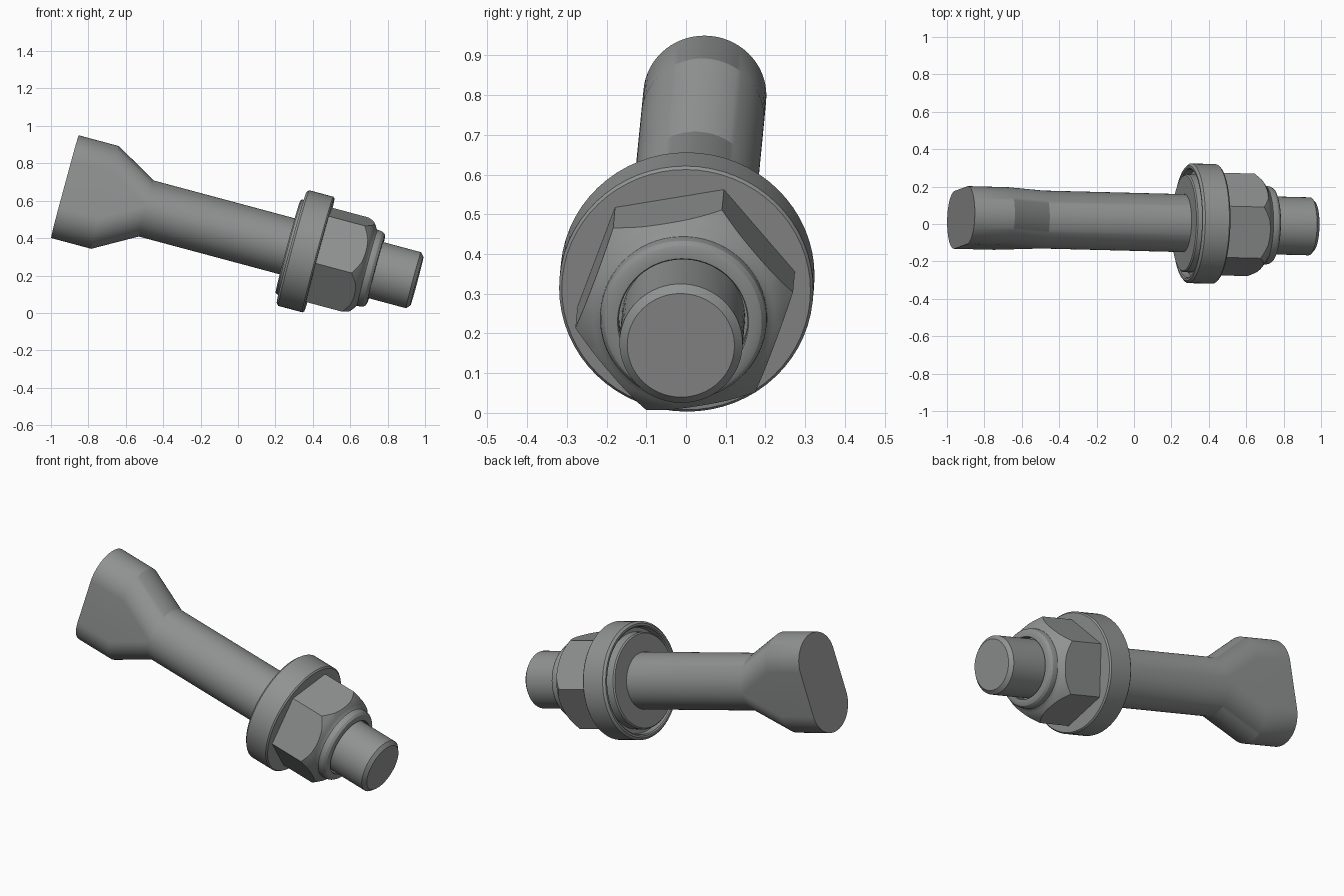
import bpy, bmesh
from math import sin, cos, pi, radians
from mathutils import Matrix, Vector

cube = bpy.data.objects.get("Cube")
if cube:
    bpy.data.objects.remove(cube, do_unlink=True)

steel = bpy.data.materials.new("grey_steel")
steel.use_nodes = True
grey = (0.28, 0.29, 0.285, 1)
steel.diffuse_color = grey
bsdf = next(n for n in steel.node_tree.nodes if n.type == 'BSDF_PRINCIPLED')
bsdf.inputs["Base Color"].default_value = grey

# Tilted frame: local z runs along the bolt, local x points up, local y sideways
start, tip = Vector((-0.925, 0.035, 0.675)), Vector((0.957, -0.013, 0.17))
axis = (tip - start).normalized()
side = (Vector((0, 1, 0)) - axis * axis.y).normalized()
up = side.cross(axis)
if up.z < 0:
    up = -up
FRAME = Matrix.Translation(start) @ Matrix((up, side, axis)).transposed().to_4x4()


def loft(sections, steps=32):
    """Skin rings given as (radius, distance along axis, half length of flat side)."""
    bm = bmesh.new()
    rings = []
    for r, a, h in sections:
        ring = []
        for sign in (1, -1):
            for i in range(steps + 1):
                t = pi * i / steps - pi / 2
                ring.append(bm.verts.new((sign * (r * cos(t) + h), sign * r * sin(t), a)))
        rings.append(ring)
    n = len(rings[0])
    for lower, upper in zip(rings, rings[1:]):
        for i in range(n):
            j = (i + 1) % n
            bm.faces.new((lower[i], lower[j], upper[j], upper[i]))
    bm.faces.new(rings[0])
    bm.faces.new(rings[-1])
    bmesh.ops.remove_doubles(bm, verts=bm.verts, dist=0.0004)
    return bm


def lathe(profile):
    return loft([(r, a, 0) for r, a in profile])


def finish(bm, name, roll):
    bmesh.ops.recalc_face_normals(bm, faces=bm.faces)
    mesh = bpy.data.meshes.new(name)
    bm.to_mesh(mesh)
    bm.free()
    mesh.transform(FRAME @ Matrix.Rotation(radians(roll), 4, 'Z'))
    if (FRAME.to_3x3()).determinant() < 0:
        mesh.flip_normals()
    mesh.materials.append(steel)
    obj = bpy.data.objects.new(name, mesh)
    bpy.context.collection.objects.link(obj)
    bpy.ops.object.select_all(action='DESELECT')
    obj.select_set(True)
    bpy.context.view_layer.objects.active = obj
    bpy.ops.object.shade_smooth_by_angle(angle=radians(25))


# Bolt: flattened head blending into a round shank with a chamfered tip
R = 0.155
bolt = loft([(R, 0, 0.13), (R, 0.222, 0.13), (R, 0.45, 0),
             (R, 1.93, 0), (0.135, 1.949, 0)])
finish(bolt, "bolt", 5.5)

# Washer: thick outer rim, groove and raised inner disc
washer = lathe([(0.14, 1.235), (0.255, 1.235), (0.262, 1.242), (0.262, 1.295),
                (0.285, 1.295), (0.29, 1.26), (0.297, 1.255), (0.308, 1.255),
                (0.32, 1.267), (0.32, 1.4), (0.313, 1.408), (0.14, 1.408)])
finish(washer, "washer", 0)

# Nut: turned blank with a rounded collar, cut to six flats
nut = lathe([(0.14, 1.405), (0.3, 1.405), (0.3, 1.585), (0.278, 1.607),
             (0.25, 1.643), (0.228, 1.66), (0.215, 1.668), (0.21, 1.675),
             (0.21, 1.69), (0.207, 1.705), (0.198, 1.717), (0.186, 1.722),
             (0.165, 1.722), (0.162, 1.718), (0.162, 1.68), (0.14, 1.68)])
for k in range(6):
    angle = radians(30 + 60 * k)
    normal = Vector((cos(angle), sin(angle), 0))
    cut = bmesh.ops.bisect_plane(nut, geom=nut.verts[:] + nut.edges[:] + nut.faces[:],
                                 plane_co=normal * 0.241, plane_no=normal,
                                 clear_outer=True)
    edges = [e for e in cut["geom_cut"] if isinstance(e, bmesh.types.BMEdge)]
    bmesh.ops.holes_fill(nut, edges=edges, sides=0)
finish(nut, "hex_nut", 20)
